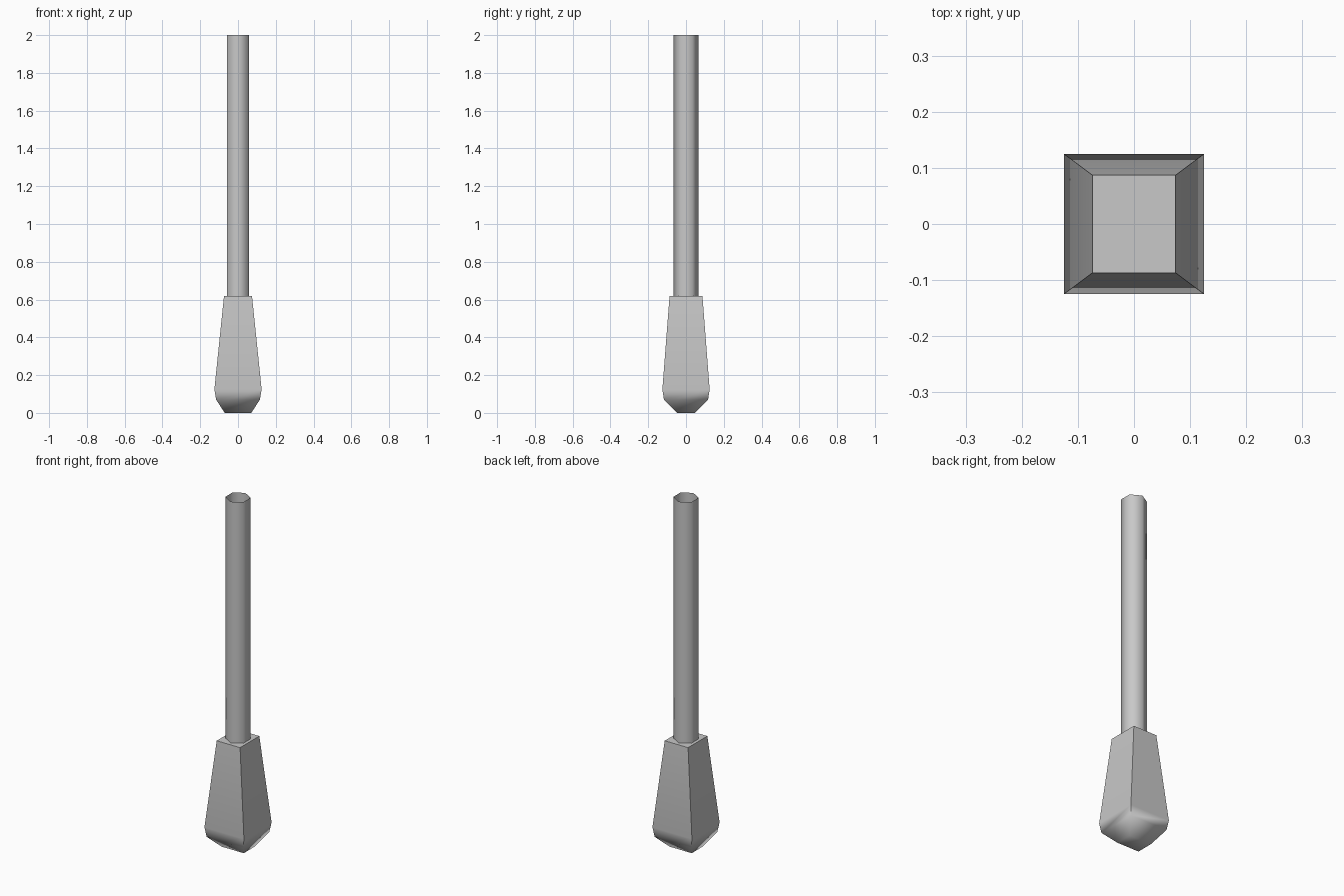
import bpy
import bmesh
from math import radians, sin, cos, pi

cube = bpy.data.objects.get("Cube")
if cube:
    bpy.data.objects.remove(cube, do_unlink=True)

# Single plain grey
grey = bpy.data.materials.new("light_grey")
grey.use_nodes = True
colour = (0.58, 0.58, 0.58, 1.0)
grey.diffuse_color = colour
bsdf = next(n for n in grey.node_tree.nodes if n.type == 'BSDF_PRINCIPLED')
bsdf.inputs["Base Color"].default_value = colour


def loft(name, rings, capped):
    """Skin a stack of rings, bottom to top, and optionally cap the ends."""
    bm = bmesh.new()
    loops = [[bm.verts.new(p) for p in ring] for ring in rings]
    count = len(loops[0])
    for low, high in zip(loops, loops[1:]):
        for i in range(count):
            j = (i + 1) % count
            bm.faces.new((low[i], low[j], high[j], high[i]))
    if capped:
        bm.faces.new(list(reversed(loops[0])))
        bm.faces.new(loops[-1])
    mesh = bpy.data.meshes.new(name)
    bm.to_mesh(mesh)
    bm.free()
    mesh.materials.append(grey)
    obj = bpy.data.objects.new(name, mesh)
    bpy.context.collection.objects.link(obj)
    bpy.ops.object.select_all(action='DESELECT')
    obj.select_set(True)
    bpy.context.view_layer.objects.active = obj
    bpy.ops.object.shade_smooth_by_angle(angle=radians(75))
    return obj


def rectangle(x, y, z):
    return [(-x, -y, z), (x, -y, z), (x, y, z), (-x, y, z)]


def hexagon(radius, z):
    angles = [pi / 6 + i * pi / 3 for i in range(6)]
    return [(radius * cos(a), radius * sin(a), z) for a in angles]


# Tapered square base with a rounded-off underside
HEAD_TOP = 0.62
loft("tapered_base", [
    rectangle(0.07, 0.048, 0),
    rectangle(0.116, 0.117, 0.07),
    rectangle(0.125, 0.125, 0.125),
    rectangle(0.074, 0.087, HEAD_TOP),
], capped=True)

# Open six-sided tube
loft("hollow_shaft", [hexagon(0.066, HEAD_TOP), hexagon(0.066, 2)], capped=False)
